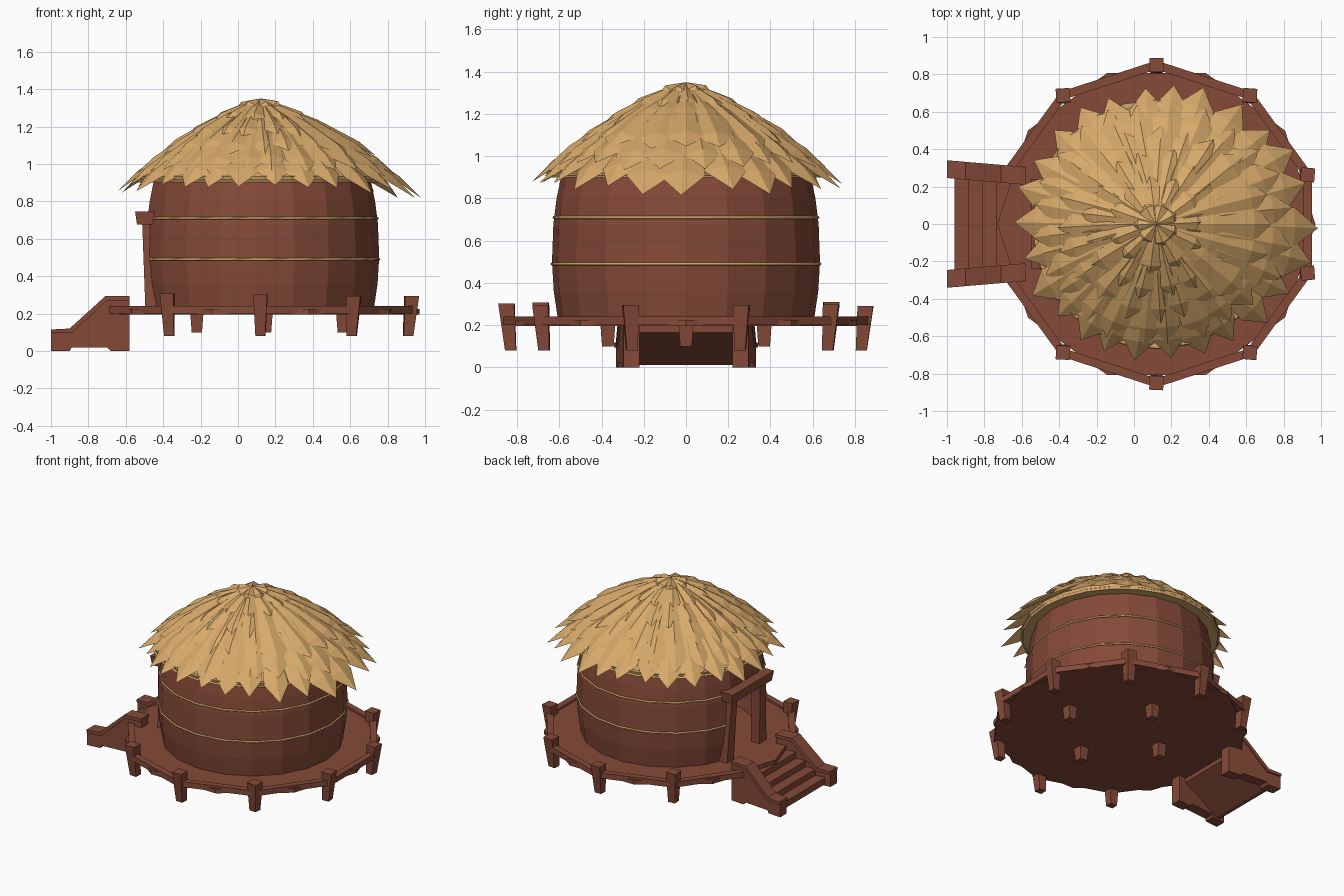
import bpy, bmesh, math, random
from mathutils import Matrix, Vector

random.seed(4)
cube = bpy.data.objects.get("Cube")
if cube:
    bpy.data.objects.remove(cube)

CX = 0.12          # hut centre on x
DECK_R = 0.85


def material(name, colour):
    m = bpy.data.materials.new(name)
    m.use_nodes = True
    m.diffuse_color = colour
    m.node_tree.nodes["Principled BSDF"].inputs["Base Color"].default_value = colour
    return m


WOOD = material("red brown wood", (0.235, 0.068, 0.040, 1))
STRAW = material("golden straw", (0.68, 0.40, 0.145, 1))


def add_object(name, bm, mat, fix_normals=True):
    if fix_normals:
        bmesh.ops.recalc_face_normals(bm, faces=bm.faces)
    mesh = bpy.data.meshes.new(name)
    bm.to_mesh(mesh)
    bm.free()
    mesh.materials.append(mat)
    ob = bpy.data.objects.new(name, mesh)
    bpy.context.collection.objects.link(ob)
    return ob


def polar(r, a, z):
    return Vector((CX + r * math.cos(a), r * math.sin(a), z))


def beam(name, low, high, low_size, high_size, turn=0):
    """Tapered box between two end centres, sizes given as (x, y)."""
    bm = bmesh.new()
    rot = Matrix.Rotation(turn, 3, 'Z')
    rings = []
    for centre, (sx, sy) in ((low, low_size), (high, high_size)):
        rings.append([bm.verts.new(Vector(centre) + rot @ Vector((sx * i / 2, sy * j / 2, 0)))
                      for i, j in ((-1, -1), (1, -1), (1, 1), (-1, 1))])
    bm.faces.new(rings[0])
    bm.faces.new(rings[1])
    for i in range(4):
        k = (i + 1) % 4
        bm.faces.new((rings[0][i], rings[0][k], rings[1][k], rings[1][i]))
    return add_object(name, bm, WOOD)


def side_extrude(name, profile, y0, y1, splay=0.0):
    """Extrude an (x, z) profile across y, splaying outwards toward -x."""
    bm = bmesh.new()
    sides = [[bm.verts.new((x, y - splay * (x + 0.58), z)) for x, z in profile]
             for y in (y0, y1)]
    for s in sides:
        bm.faces.new(s)
    for i in range(len(profile)):
        k = (i + 1) % len(profile)
        bm.faces.new((sides[0][i], sides[0][k], sides[1][k], sides[1][i]))
    return add_object(name, bm, WOOD)


def cylinder(name, n, r0, r1, z0, z1, mat, start=0.0):
    bm = bmesh.new()
    bmesh.ops.create_cone(bm, cap_ends=True, segments=n, radius1=r0, radius2=r1, depth=z1 - z0)
    bmesh.ops.rotate(bm, verts=bm.verts, matrix=Matrix.Rotation(start, 3, 'Z'))
    bmesh.ops.translate(bm, verts=bm.verts, vec=(CX, 0, (z0 + z1) / 2))
    return add_object(name, bm, mat)


# Ten-sided deck with edge beams and corner posts
corners = [math.radians(18 + 36 * i) for i in range(10)]
cylinder("deck", 10, DECK_R, DECK_R, 0.195, 0.225, WOOD, math.radians(18))
for i, a in enumerate(corners):
    mid = a + math.radians(18)
    if math.cos(mid) > -0.99:
        r = DECK_R * math.cos(math.radians(18))
        length = 2 * DECK_R * math.sin(math.radians(18))
        beam(f"deck_edge_{i}", polar(r, mid, 0.2), polar(r, mid, 0.24),
             (0.045, length), (0.045, length), mid)
    if math.cos(a) > -0.9:
        top = 0.30 + random.uniform(-0.01, 0.012)
        beam(f"deck_post_{i}", polar(DECK_R - 0.02, a, 0.08), polar(DECK_R, a, top),
             (0.052, 0.052), (0.075, 0.075), random.uniform(-0.1, 0.1))

# Short supports under the deck
for i, (x, y) in enumerate(((-0.22, 0), (0.56, 0), (0.15, 0.37), (0.15, -0.37))):
    beam(f"under_support_{i}", (x, y, 0.10), (x, y, 0.2), (0.055, 0.055), (0.07, 0.07))


# Barrel-shaped wall with a doorway on the -x side
def wall_radius(z):
    return 0.635 - 0.033 * ((z - 0.53) / 0.33) ** 2


door_half = math.radians(15)
steps = 18
angles = [math.pi + door_half + (2 * math.pi - 2 * door_half) * i / steps for i in range(steps + 1)]
heights = [0.21, 0.36, 0.5, 0.68, 0.8, 0.93]
bm = bmesh.new()
grid = [[bm.verts.new(polar(wall_radius(z), a, z)) for a in angles] for z in heights]
for j in range(len(heights) - 1):
    for i in range(steps + 1):
        if i == steps and heights[j] < 0.67:
            continue
        k = (i + 1) % (steps + 1)
        bm.faces.new((grid[j][i], grid[j][k], grid[j + 1][k], grid[j + 1][i]))
wall = add_object("barrel_wall", bm, WOOD, fix_normals=False)
thick = wall.modifiers.new("thickness", 'SOLIDIFY')
thick.thickness = 0.03
thick.offset = -1

# Straw ropes around the wall
for name, z, closed in (("lower_rope", 0.49, False), ("upper_rope", 0.71, True)):
    curve = bpy.data.curves.new(name, 'CURVE')
    curve.dimensions = '3D'
    curve.bevel_depth = 0.007
    curve.bevel_resolution = 0
    line = curve.splines.new('POLY')
    line.points.add(len(angles) - 1)
    for p, a in zip(line.points, angles):
        p.co = (*polar(wall_radius(z) + 0.001, a, z), 1)
    line.use_cyclic_u = closed
    curve.materials.append(STRAW)
    bpy.context.collection.objects.link(bpy.data.objects.new(name, curve))

# Door frame: two leaning posts and a lintel
for side, s in (("left", 1), ("right", -1)):
    beam(f"door_post_{side}", (-0.46, s * 0.19, 0.22), (-0.475, s * 0.165, 0.69),
         (0.07, 0.08), (0.075, 0.065))
beam("door_lintel", (-0.495, 0, 0.675), (-0.5, 0, 0.745), (0.09, 0.46), (0.10, 0.48))

# Stairs: splayed side boards with caps, and a stepped flight with a sloping underside
board = [(-1, 0), (-1, 0.10), (-0.9, 0.10), (-0.71, 0.275), (-0.58, 0.275), (-0.58, 0),
         (-0.68, 0), (-0.7, 0.02), (-0.89, 0.02), (-0.9, 0)]
cap = [(-1, 0.095), (-1, 0.115), (-0.9, 0.12), (-0.71, 0.293), (-0.58, 0.293),
       (-0.58, 0.27), (-0.7, 0.27), (-0.89, 0.095)]
for side, s in (("left", 1), ("right", -1)):
    side_extrude(f"stair_side_{side}", board, s * 0.22, s * 0.295, s * 0.085)
    side_extrude(f"stair_cap_{side}", cap, s * 0.21, s * 0.305, s * 0.085)
flight = [(-0.64, 0.165), (-0.93, 0.012), (-0.96, 0.012)]
for i in range(4):
    x, z = -0.96 + 0.075 * i, 0.06 + 0.045 * i
    flight += [(x, z), (x + 0.075, z)]
flight.append((-0.64, 0.195))
side_extrude("stair_flight", flight, -0.255, 0.255)


# Roof: an inner dome, an eaves ring and overlapping rows of folded straw blades
def roof_height(r):
    return 1.35 - 0.42 * r - 0.3 * r * r


cylinder("eaves_ring", 24, 0.655, 0.665, 0.90, 0.935, STRAW)

bm = bmesh.new()
apex = bm.verts.new(polar(0, 0, roof_height(0) - 0.02))
previous = None
for r in (0.2, 0.42, 0.67):
    ring = [bm.verts.new(polar(r, math.tau * i / 24, roof_height(r) - 0.025)) for i in range(24)]
    for i in range(24):
        k = (i + 1) % 24
        if previous:
            bm.faces.new((previous[i], ring[i], ring[k], previous[k]))
        else:
            bm.faces.new((apex, ring[i], ring[k]))
    previous = ring
add_object("roof_dome", bm, STRAW)


def blade(bm, a, tip, n, lift):
    """A ridged strip running down the roof from near the apex to a point."""
    rows = []
    half = math.pi / n * random.uniform(1.0, 1.25)
    skew = random.uniform(-0.3, 0.3) * half
    for t in (0.04, 0.5, 0.86):
        r = tip * t
        z = roof_height(r) + lift * t
        rows.append([bm.verts.new(polar(r, a + half * d + skew * t, z + ridge * t))
                     for d, ridge in ((-1, -0.012), (0, 0.02), (1, -0.012))])
    point = bm.verts.new(polar(tip, a + skew, roof_height(tip) + lift))
    for up, down in zip(rows, rows[1:]):
        for i in (0, 1):
            bm.faces.new((up[i], down[i], down[i + 1], up[i + 1]))
    for i in (0, 1):
        bm.faces.new((rows[-1][i], point, rows[-1][i + 1]))


thatch_rows = ((0.75, 26, -0.005), (0.65, 24, 0.006), (0.53, 20, 0.012),
               (0.40, 16, 0.014), (0.26, 11, 0.014), (0.12, 7, 0.01))
for j, (tip, n, lift) in enumerate(thatch_rows):
    bm = bmesh.new()
    for i in range(n):
        a = math.tau * (i + 0.5 * (j % 2)) / n
        # Blades on the +x side hang further out
        loose = max(0, math.cos(a)) ** 3 if j < 3 else 0
        blade(bm, a, tip * random.uniform(0.96, 1.03) + 0.10 * loose, n,
              lift + 0.05 * loose + random.uniform(0, 0.008))
    add_object(f"thatch_row_{j}", bm, STRAW, fix_normals=False)
